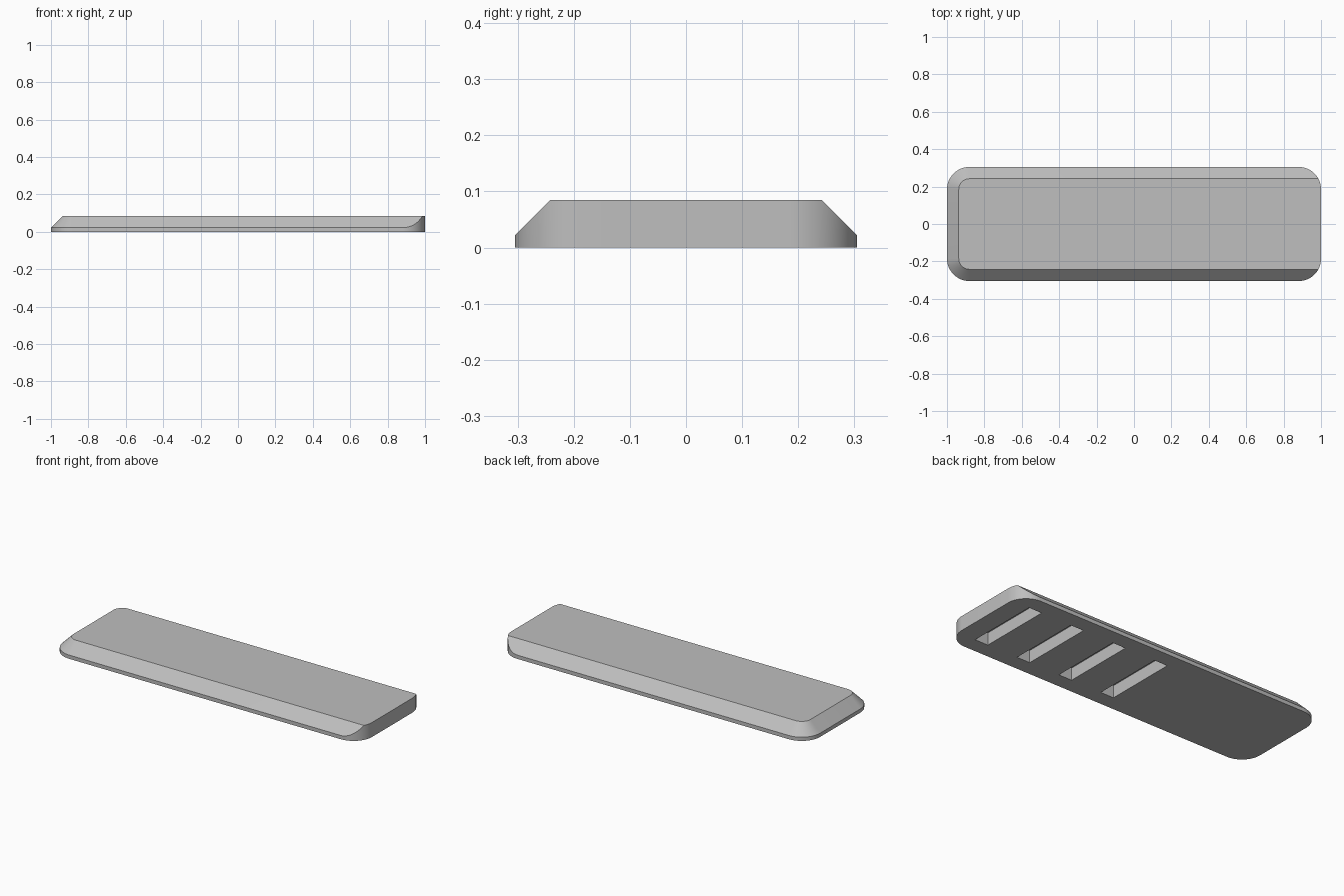
import bpy, bmesh
from math import sin, cos, asin, pi
from mathutils import Matrix

cube = bpy.data.objects.get("Cube")
if cube:
    bpy.data.objects.remove(cube, do_unlink=True)

HALF_X, HALF_Y, HEIGHT = 1.0, 0.305, 0.085
RADIUS, BEVEL, RIM = 0.12, 0.063, 0.022
STEPS = 12

grey = bpy.data.materials.new("plain_grey")
grey.use_nodes = True
grey.diffuse_color = (0.52, 0.52, 0.52, 1)
grey.node_tree.nodes["Principled BSDF"].inputs["Base Color"].default_value = grey.diffuse_color


def make_object(name, bm):
    bmesh.ops.recalc_face_normals(bm, faces=bm.faces)
    mesh = bpy.data.meshes.new(name)
    bm.to_mesh(mesh)
    bm.free()
    mesh.materials.append(grey)
    obj = bpy.data.objects.new(name, mesh)
    bpy.context.collection.objects.link(obj)
    return obj


# Half outline, from the plain end round to the bevelled end: (rim point, top point)
cx, cy = HALF_X - RADIUS, HALF_Y - RADIUS
turn = asin((RADIUS - BEVEL) / RADIUS)


def plain_corner(a):
    return cx + RADIUS * cos(a), cy + RADIUS * sin(a)


half = []
for i in range(STEPS // 2 + 1):
    x, y = plain_corner(turn * i * 2 / STEPS)
    half.append(((x, y, HEIGHT), (x, y, HEIGHT)))
peak = half[-1][1]
for i in range(1, STEPS + 1):
    x, y = plain_corner(turn + (pi / 2 - turn) * i / STEPS)
    half.append(((x, y, RIM + HALF_Y - y), peak))
for i in range(STEPS + 1):
    a = pi / 2 + pi / 2 * i / STEPS
    inner = RADIUS - BEVEL
    half.append(((-cx + RADIUS * cos(a), cy + RADIUS * sin(a), RIM),
                 (-cx + inner * cos(a), cy + inner * sin(a), HEIGHT)))


def mirrored(p):
    return p[0], -p[1], p[2]


outline = half + [(mirrored(r), mirrored(t)) for r, t in reversed(half)]

# Slab body: bottom, upright wall, bevel and top
bm = bmesh.new()
cache = {}


def vert(p):
    key = tuple(round(c, 5) for c in p)
    if key not in cache:
        cache[key] = bm.verts.new(p)
    return cache[key]


def face(points):
    corners = list(dict.fromkeys(vert(p) for p in points))
    if len(corners) > 2:
        bm.faces.new(corners)


def floor(p):
    return p[0], p[1], 0


face([floor(r) for r, t in outline])
face([t for r, t in outline])
for (r1, t1), (r2, t2) in zip(outline, outline[1:] + outline[:1]):
    face([floor(r1), floor(r2), r2, r1])
    face([r1, r2, t2, t1])
body = make_object("slab_body", bm)

# Four deep slots in the underside
bm = bmesh.new()
for i in range(4):
    place = Matrix.Translation((0.281 * i, 0, 0)) @ Matrix.Diagonal((0.085, 0.43, 0.144, 1))
    bmesh.ops.create_cube(bm, size=1, matrix=place)
cutter = make_object("slot_cutter", bm)
cutter.hide_render = True

cut = body.modifiers.new("slots", 'BOOLEAN')
cut.operation = 'DIFFERENCE'
cut.solver = 'EXACT'
cut.object = cutter
bpy.ops.object.select_all(action='DESELECT')
body.select_set(True)
bpy.context.view_layer.objects.active = body
bpy.ops.object.modifier_apply(modifier=cut.name)
bpy.data.objects.remove(cutter, do_unlink=True)

# Smooth rounded corners, crisp edges
bpy.ops.object.shade_smooth_by_angle(angle=pi / 6)
